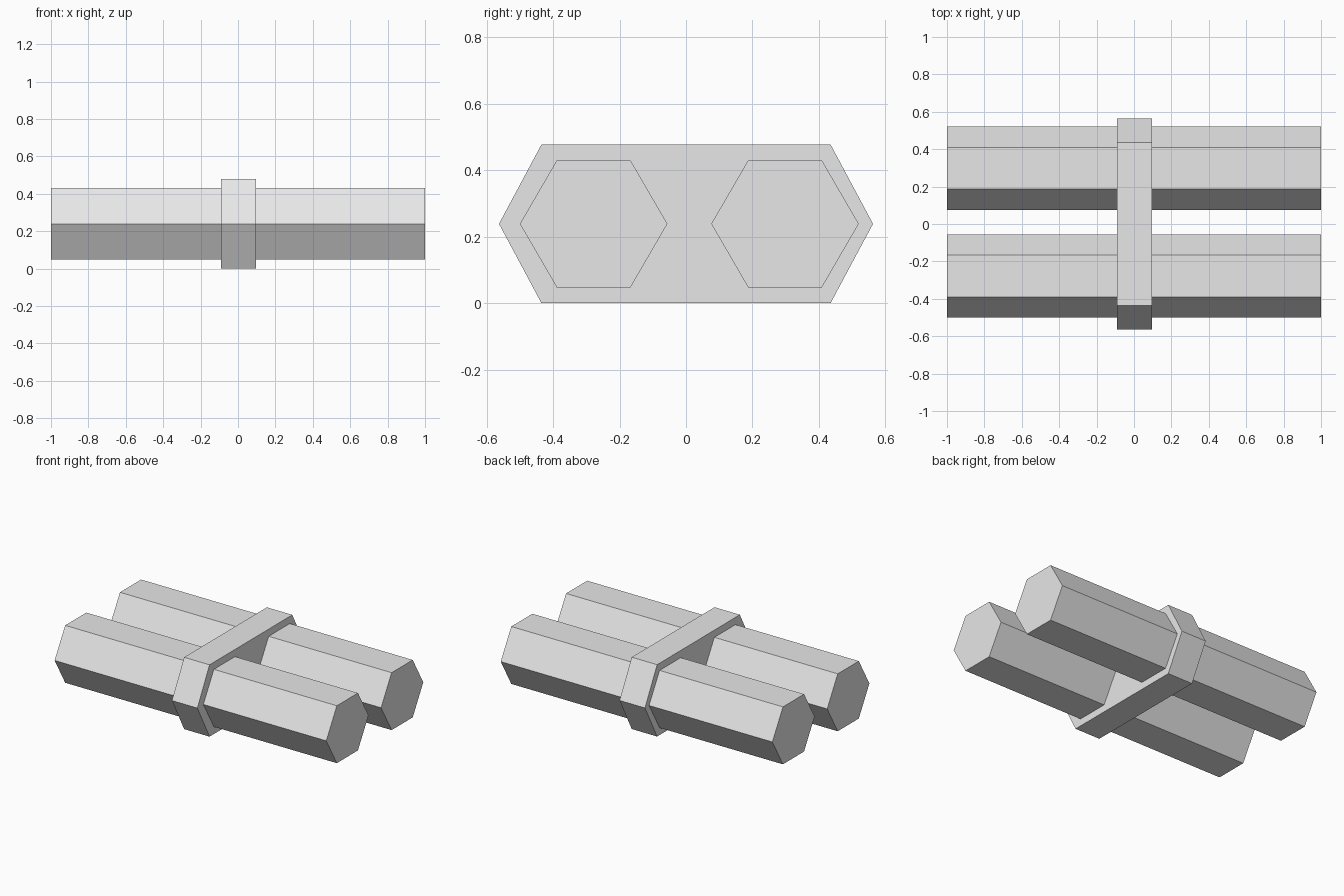
import bpy
import bmesh

cube = bpy.data.objects.get("Cube")
if cube:
    bpy.data.objects.remove(cube, do_unlink=True)

GREY = (0.8, 0.8, 0.8, 1.0)
grey = bpy.data.materials.new("light_grey")
grey.use_nodes = True
grey.diffuse_color = GREY
grey.node_tree.nodes["Principled BSDF"].inputs["Base Color"].default_value = GREY

MID_Z = 0.239


def hex_prism(name, y, tip, flat, half_height, x0, x1):
    """Six-sided bar along x: points at y +/- tip, flat top and bottom."""
    outline = [(tip, 0), (flat, half_height), (-flat, half_height),
               (-tip, 0), (-flat, -half_height), (flat, -half_height)]
    bm = bmesh.new()
    base = bm.faces.new([bm.verts.new((x0, y + dy, MID_Z + dz)) for dy, dz in outline])
    moved = bmesh.ops.extrude_face_region(bm, geom=[base])["geom"]
    end_verts = [g for g in moved if isinstance(g, bmesh.types.BMVert)]
    bmesh.ops.translate(bm, verts=end_verts, vec=(x1 - x0, 0, 0))
    bmesh.ops.recalc_face_normals(bm, faces=bm.faces)
    mesh = bpy.data.meshes.new(name)
    bm.to_mesh(mesh)
    bm.free()
    mesh.materials.append(grey)
    obj = bpy.data.objects.new(name, mesh)
    bpy.context.collection.objects.link(obj)
    return obj


# Two parallel hexagonal rods
for name, y in (("front_rod", -0.278), ("back_rod", 0.298)):
    hex_prism(name, y, 0.222, 0.111, 0.191, -1, 1)

# Flattened hexagonal band clasping the rods
hex_prism("middle_band", 0, 0.563, 0.435, MID_Z, -0.092, 0.095)
